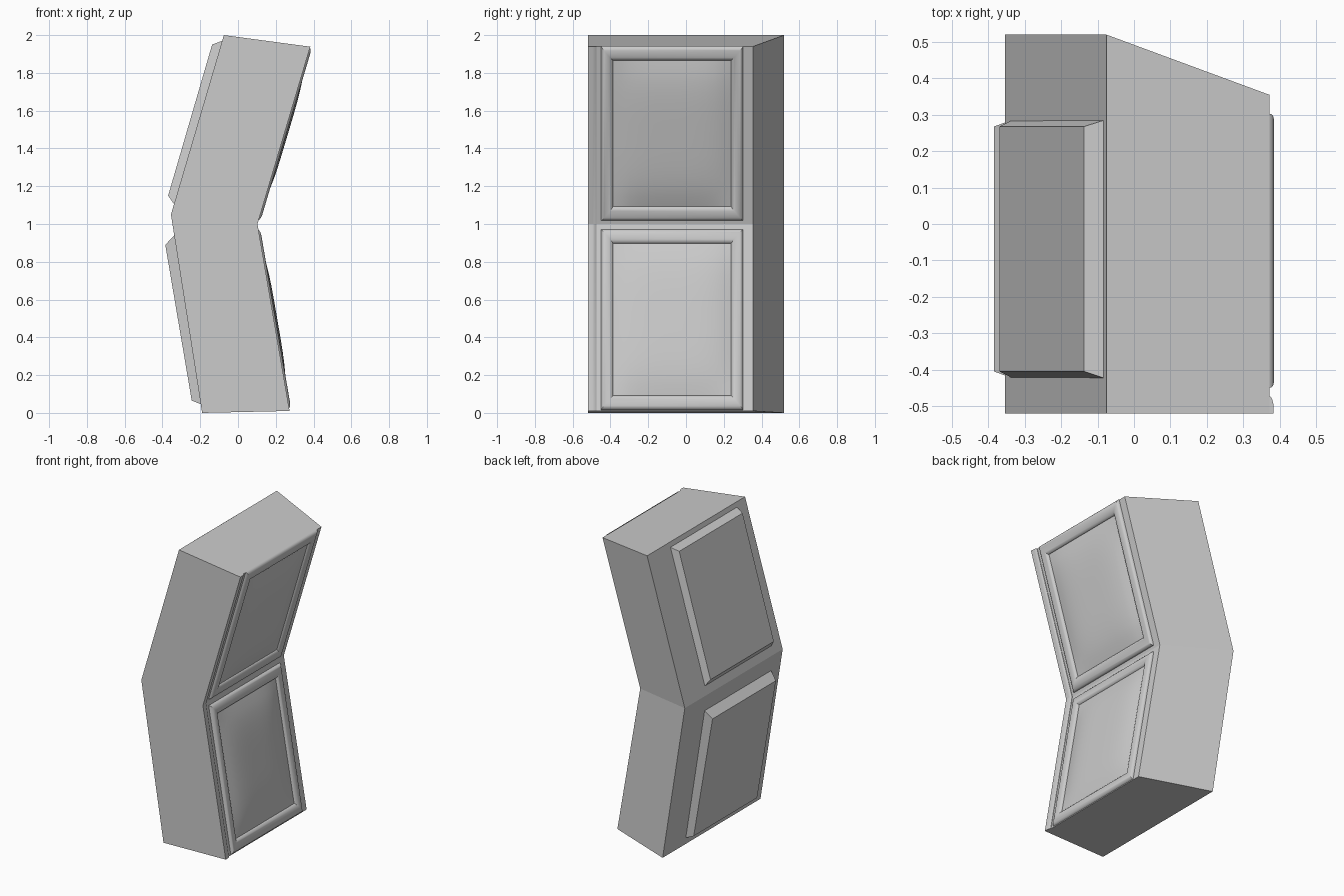
import bpy, math

if "Cube" in bpy.data.objects:
    bpy.data.objects.remove(bpy.data.objects["Cube"])

# side profile key points (x, z), bottom / middle / top
L = [(-0.19, 0.0), (-0.355, 1.05), (-0.075, 2.0)]
R = [(0.262, 0.01), (0.092, 1.0), (0.372, 1.94)]
FRONT, BACK_L, BACK_R = -0.52, 0.52, 0.355


def make(name, verts, faces, smooth=False):
    me = bpy.data.meshes.new(name)
    me.from_pydata(verts, [], faces)
    me.validate()
    ob = bpy.data.objects.new(name, me)
    bpy.context.collection.objects.link(ob)
    bpy.context.view_layer.objects.active = ob
    ob.select_set(True)
    bpy.ops.object.mode_set(mode='EDIT')
    bpy.ops.mesh.select_all(action='SELECT')
    bpy.ops.mesh.normals_make_consistent(inside=False)
    bpy.ops.object.mode_set(mode='OBJECT')
    if smooth:
        bpy.ops.object.shade_smooth_by_angle(angle=math.radians(25))
    ob.select_set(False)
    return ob


def loft(rings, cap_start=True, cap_end=True):
    n = len(rings[0])
    verts = [p for r in rings for p in r]
    faces = [(i * n + j, i * n + (j + 1) % n, (i + 1) * n + (j + 1) % n, (i + 1) * n + j)
             for i in range(len(rings) - 1) for j in range(n)]
    if cap_start:
        faces.append(tuple(range(n)))
    if cap_end:
        faces.append(tuple(range(len(verts) - n, len(verts))))
    return verts, faces


def on_face(a, b, y, z, h):
    """Point on the slanted right face a-b at height z, raised by h."""
    dx, dz = b[0] - a[0], b[1] - a[1]
    ln = math.hypot(dx, dz)
    return (a[0] + dx * (z - a[1]) / dz + h * dz / ln, y, z - h * dx / ln)


# bent body with a skewed back
rings = [[(l[0], FRONT, l[1]), (r[0], FRONT, r[1]),
          (r[0], BACK_R, r[1]), (l[0], BACK_L, l[1])] for l, r in zip(L, R)]
make("body", *loft(rings))

# rounded trim along the front edge of the right face
trim = [(FRONT, -0.02), (FRONT, 0.011), (-0.495, 0.011), (-0.482, 0.008),
        (-0.474, 0.003), (-0.472, -0.02)]
make("front_trim", *loft([[(r[0] + h, y, r[1]) for y, h in trim] for r in R]), smooth=True)

# bevelled panels on the left faces: base (x, z) ends, then outer (x, z) ends
panels = {"lower_back_panel": [(-0.194, 0.045), (-0.336, 0.94), (-0.245, 0.065), (-0.385, 0.89)],
          "upper_back_panel": [(-0.335, 1.10), (-0.083, 1.97), (-0.37, 1.15), (-0.137, 1.95)]}
for name, (b0, b1, o0, o1) in panels.items():
    rings = [[(p[0], y0, p[1]), (p[0], y1, p[1]), (q[0], y1, q[1]), (q[0], y0, q[1])]
             for p, q, y0, y1 in ((b0, b1, -0.423, 0.285), (o0, o1, -0.405, 0.268))]
    make(name, *loft(rings))

# rounded frames with a domed screen in each right face
Y0, Y1, WY, WZ, STEPS = -0.45, 0.303, 0.064, 0.075, 12
for tag, a, b, z0, z1 in (("lower", R[0], R[1], 0.016, 0.972), ("upper", R[1], R[2], 1.018, 1.942)):
    rings = []
    for k in range(STEPS + 1):
        t = math.pi * k / STEPS
        d, h = (1 - math.cos(t)) / 2, 0.021 * math.sin(t)
        ya, yb = Y0 + WY * d, Y1 - WY * d
        za, zb = z0 + WZ * d, z1 - WZ * d
        rings.append([on_face(a, b, y, z, h)
                      for y, z in ((ya, za), (ya, zb), (yb, zb), (yb, za))])
    make(tag + "_frame", *loft(rings, False, False), smooth=True)

    # domed screen
    n = 14
    verts = []
    for i in range(n + 1):
        for j in range(n + 1):
            u, v = i / n, j / n
            dome = 0.002 + 0.027 * (1 - (2 * u - 1) ** 4) * (1 - (2 * v - 1) ** 4)
            verts.append(on_face(a, b, Y0 + WY + u * (Y1 - Y0 - 2 * WY),
                                 z0 + WZ + v * (z1 - z0 - 2 * WZ), dome))
    m = n + 1
    faces = [(i * m + j, (i + 1) * m + j, (i + 1) * m + j + 1, i * m + j + 1)
             for i in range(n) for j in range(n)]
    make(tag + "_screen", verts, faces, smooth=True)
